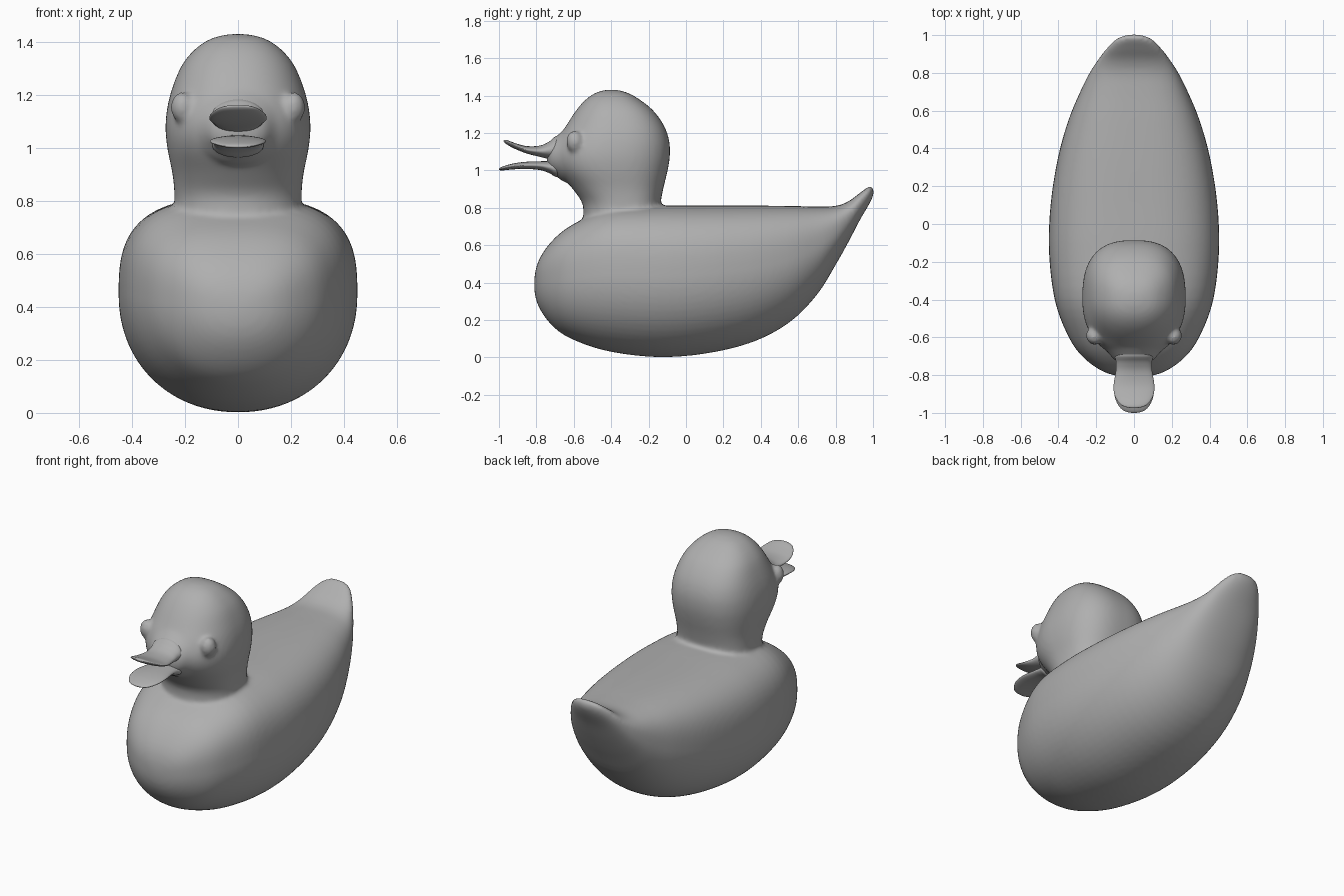
import bpy, bmesh, math

if "Cube" in bpy.data.objects:
    bpy.data.objects.remove(bpy.data.objects["Cube"])

grey = bpy.data.materials.new("grey")
grey.diffuse_color = (0.43, 0.43, 0.43, 1)
grey.use_nodes = True
grey.node_tree.nodes["Principled BSDF"].inputs["Base Color"].default_value = grey.diffuse_color


def spline(stations, steps=4):
    """Smooth curve through the stations; closed tips get a mirrored ghost so they end round."""
    def ghost(s):
        return (s[0], s[2], s[1], -s[3])
    pts = [ghost(stations[1])] + stations + [ghost(stations[-2])]
    out = []
    for i in range(1, len(pts) - 2):
        a, b, c, d = pts[i - 1:i + 3]
        for k in range(steps):
            t = k / steps
            out.append(tuple(
                0.5 * (2 * q + (r - p) * t + (2 * p - 5 * q + 4 * r - s) * t * t
                       + (3 * q - p - 3 * r + s) * t ** 3)
                for p, q, r, s in zip(a, b, c, d)))
    return out + [stations[-1]]


def power(v, n):
    return math.copysign(abs(v) ** (2 / n), v)


def loft(name, axis, stations, n_lo=2, n_hi=2, frac=0.5, seg=48):
    """Skin over rings (position, low, high, half width) stacked along y or z."""
    def place(x, s, v):
        return (x, s, v) if axis == 'y' else (x, v, s)
    rings = spline(stations)
    bm = bmesh.new()
    loops = []
    for s, lo, hi, w in rings[1:-1]:
        mid = lo + (hi - lo) * frac
        loop = []
        for k in range(seg):
            a = 2 * math.pi * (k + 0.5) / seg
            up = math.sin(a) > 0
            n, h = (n_hi, hi - mid) if up else (n_lo, mid - lo)
            loop.append(bm.verts.new(place(w * power(math.cos(a), n), s,
                                           mid + h * power(math.sin(a), n))))
        loops.append(loop)
    for p, q in zip(loops, loops[1:]):
        for k in range(seg):
            j = (k + 1) % seg
            bm.faces.new((p[k], p[j], q[j], q[k]))
    for ring, loop in ((rings[0], loops[0]), (rings[-1], loops[-1])):
        tip = bm.verts.new(place(0, ring[0], (ring[1] + ring[2]) / 2))
        for k in range(seg):
            bm.faces.new((tip, loop[k], loop[(k + 1) % seg]))
    bmesh.ops.recalc_face_normals(bm, faces=bm.faces)
    mesh = bpy.data.meshes.new(name)
    bm.to_mesh(mesh)
    bm.free()
    mesh.shade_smooth()
    mesh.materials.append(grey)
    obj = bpy.data.objects.new(name, mesh)
    bpy.context.collection.objects.link(obj)
    return obj


# Body with upswept tail
body = loft("body_and_head", 'y', [
    (-0.812, 0.39, 0.39, 0), (-0.787, 0.27, 0.52, 0.15), (-0.70, 0.155, 0.64, 0.275),
    (-0.58, 0.085, 0.725, 0.355), (-0.40, 0.03, 0.80, 0.42), (-0.15, 0.002, 0.812, 0.45),
    (0.10, 0.02, 0.812, 0.442), (0.35, 0.08, 0.812, 0.403), (0.55, 0.185, 0.81, 0.347),
    (0.70, 0.335, 0.807, 0.285), (0.80, 0.495, 0.81, 0.235), (0.87, 0.62, 0.835, 0.19),
    (0.93, 0.735, 0.88, 0.145), (0.985, 0.83, 0.915, 0.085), (1.005, 0.885, 0.885, 0)],
    n_lo=2.1, n_hi=2.9, frac=0.55, seg=64)

# Head and neck
head = loft("head", 'z', [
    (0.55, -0.35, -0.35, 0), (0.62, -0.50, -0.16, 0.20), (0.72, -0.545, -0.13, 0.238),
    (0.82, -0.553, -0.135, 0.24), (0.90, -0.605, -0.122, 0.247), (1.0, -0.685, -0.098, 0.267),
    (1.08, -0.71, -0.086, 0.274), (1.16, -0.688, -0.09, 0.266), (1.24, -0.64, -0.118, 0.244),
    (1.32, -0.588, -0.175, 0.208), (1.38, -0.535, -0.25, 0.155), (1.418, -0.475, -0.32, 0.09),
    (1.432, -0.40, -0.40, 0)],
    n_lo=2.2, n_hi=2.6, seg=56)

# Swelling the beak grows out of
muzzle = loft("muzzle", 'y', [
    (-0.745, 1.07, 1.07, 0), (-0.73, 1.0, 1.14, 0.085), (-0.69, 0.965, 1.185, 0.13),
    (-0.62, 0.94, 1.22, 0.16), (-0.50, 1.08, 1.08, 0)], seg=32)

# Eyes
eyes = []
for x in (1, -1):
    bpy.ops.mesh.primitive_uv_sphere_add(
        segments=24, ring_count=14, radius=1, location=(x * 0.213, -0.597, 1.155),
        rotation=(0, 0, -x * math.radians(35)))
    eye = bpy.context.object
    eye.scale = (0.04, 0.046, 0.058)
    eyes.append(eye)

# Merge into one soft skin with a rounded crease at the neck
bpy.ops.object.select_all(action='DESELECT')
for part in [body, head, muzzle] + eyes:
    part.select_set(True)
bpy.context.view_layer.objects.active = body
bpy.ops.object.join()
skin = body.modifiers.new("skin", 'REMESH')
skin.mode = 'VOXEL'
skin.voxel_size = 0.012
skin.use_smooth_shade = True
soften = body.modifiers.new("soften", 'SMOOTH')
soften.factor = 0.5
soften.iterations = 10

# Open beak
loft("upper_beak", 'y', [
    (-0.975, 1.158, 1.158, 0), (-0.96, 1.14, 1.163, 0.065), (-0.91, 1.113, 1.145, 0.102),
    (-0.85, 1.09, 1.13, 0.108), (-0.78, 1.072, 1.133, 0.097), (-0.73, 1.06, 1.155, 0.096),
    (-0.68, 1.05, 1.185, 0.095), (-0.58, 1.12, 1.12, 0)], seg=32)
loft("lower_beak", 'y', [
    (-1.0, 1.006, 1.006, 0), (-0.985, 1.0, 1.019, 0.06), (-0.93, 1.005, 1.036, 0.098),
    (-0.86, 1.008, 1.046, 0.106), (-0.78, 1.002, 1.049, 0.094), (-0.73, 0.985, 1.05, 0.092),
    (-0.68, 0.965, 1.05, 0.09), (-0.58, 1.02, 1.02, 0)], seg=32)
